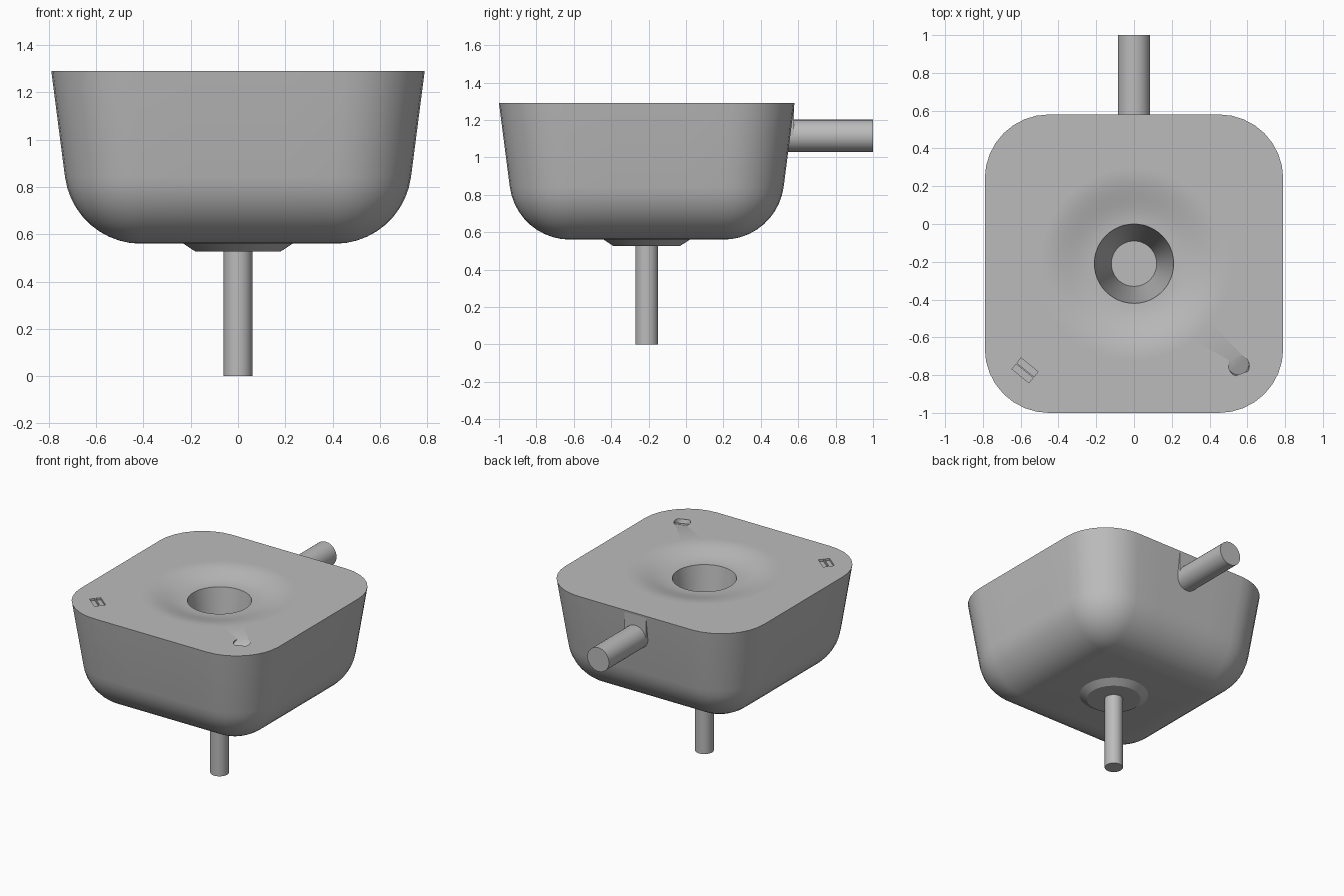
import bpy, bmesh, math
from mathutils import Matrix

default = bpy.data.objects.get("Cube")
if default:
    bpy.data.objects.remove(default, do_unlink=True)

CY, TOP = -0.21, 1.29          # body centre in y, height of the top face

grey = bpy.data.materials.new("plain_grey")
grey.use_nodes = True
grey.diffuse_color = (0.5, 0.5, 0.5, 1)
grey.node_tree.nodes["Principled BSDF"].inputs["Base Color"].default_value = (0.5, 0.5, 0.5, 1)


def finish(name, bm):
    bmesh.ops.recalc_face_normals(bm, faces=bm.faces)
    mesh = bpy.data.meshes.new(name)
    bm.to_mesh(mesh)
    bm.free()
    mesh.materials.append(grey)
    obj = bpy.data.objects.new(name, mesh)
    bpy.context.collection.objects.link(obj)
    return obj


def smooth(obj):
    bpy.ops.object.select_all(action='DESELECT')
    obj.select_set(True)
    bpy.context.view_layer.objects.active = obj
    bpy.ops.object.shade_smooth_by_angle(angle=math.radians(30))


def loft(name, rings):
    """Skin a list of equal-length point rings and cap both ends."""
    bm = bmesh.new()
    loops = [[bm.verts.new(p) for p in ring] for ring in rings]
    n = len(loops[0])
    for a, b in zip(loops, loops[1:]):
        for i in range(n):
            j = (i + 1) % n
            bm.faces.new((a[i], a[j], b[j], b[i]))
    bm.faces.new(loops[0])
    bm.faces.new(loops[-1])
    return finish(name, bm)


def rounded_square(half, radius, z, arc=8, straight=4):
    core, corners = half - radius, []
    for q in range(4):
        mid = math.radians(45 + 90 * q)
        cx, cy = (math.copysign(core, f(mid)) for f in (math.cos, math.sin))
        corners.append([(cx + radius * math.cos(a), cy + radius * math.sin(a))
                        for a in (math.pi / 2 * (q + k / arc) for k in range(arc + 1))])
    ring = []
    for q, pts in enumerate(corners):
        (x0, y0), (x1, y1) = pts[-1], corners[(q + 1) % 4][0]
        pts = pts + [(x0 + (x1 - x0) * k / straight, y0 + (y1 - y0) * k / straight)
                     for k in range(1, straight)]
        ring += [(x, CY + y, z) for x, y in pts]
    return ring


def circle(radius, z, count=48, start=15):
    angles = [math.radians(start) + math.tau * i / count for i in range(count)]
    return [(radius * math.cos(a), CY + radius * math.sin(a), z) for a in angles]


def box(name, size, matrix):
    bm = bmesh.new()
    bmesh.ops.create_cube(bm, size=1, matrix=matrix @ Matrix.Diagonal((*size, 1)))
    return finish(name, bm)


def cylinder(name, radius, length, matrix, count=32):
    bm = bmesh.new()
    bmesh.ops.create_cone(bm, cap_ends=True, segments=count, radius1=radius,
                          radius2=radius, depth=length, matrix=matrix)
    return finish(name, bm)


# Body: rounded underside, drafted walls, shallow dish and central funnel
CORE, FILLET = 0.41, 0.325
rings = []
for k in range(11):
    a = math.radians(-90 + 82.5 * k / 10)
    out = FILLET * math.cos(a)
    rings.append(rounded_square(CORE + out, max(out, 0.01), 0.885 + FILLET * math.sin(a)))
rings.append(rounded_square(0.79, 0.34, TOP))
rings.append(circle(0.51, TOP))
DISH, HOLE, DEPTH = 0.5, 0.21, 0.05
for k in range(11):
    t = k / 10
    rings.append(circle(DISH + (HOLE - DISH) * t, TOP - DEPTH * (1 - math.cos(math.pi * t)) / 2))
rings.append(circle(0.12, 0.6))
body = loft("bowl_body", rings)

# Engraved marks near the front corners
cutters = []
for side in (-1, 1):
    place = (Matrix.Translation((-0.577, -0.775, TOP)) @ Matrix.Rotation(math.radians(-39), 4, 'Z')
             @ Matrix.Translation((0, side * 0.021, 0)))
    cutters.append(box("slot_cutter", (0.116, 0.034, 0.03), place))
tilt = (Matrix.Translation((0.555, -0.75, TOP)) @ Matrix.Rotation(math.radians(20), 4, 'Z')
        @ Matrix.Rotation(math.radians(20), 4, 'X'))
cutters.append(cylinder("notch_cutter", 0.055, 0.03, tilt))
bpy.context.view_layer.objects.active = body
for cutter in cutters:
    cutter.hide_render = True
    mod = body.modifiers.new("engrave", 'BOOLEAN')
    mod.operation, mod.solver, mod.object = 'DIFFERENCE', 'EXACT', cutter
    bpy.ops.object.modifier_apply(modifier=mod.name)
    bpy.data.objects.remove(cutter, do_unlink=True)
smooth(body)

# Chamfered boss and drain pipe underneath
smooth(loft("drain_boss", [circle(0.18, 0.527), circle(0.235, 0.563), circle(0.235, 0.58)]))
smooth(cylinder("drain_pipe", 0.061, 0.54, Matrix.Translation((0, CY, 0.27))))

# Back pipe and the flat pad above it
PIPE_Z, PIPE_R = 1.115, 0.086
smooth(cylinder("back_pipe", PIPE_R, 0.5, Matrix.Translation((0, 0.75, PIPE_Z))
                @ Matrix.Rotation(math.pi / 2, 4, 'X')))
pad_height = TOP - 0.005 - PIPE_Z
box("back_pipe_pad", (2 * PIPE_R, 0.05, pad_height),
    Matrix.Translation((0, 0.553, PIPE_Z + pad_height / 2)))
